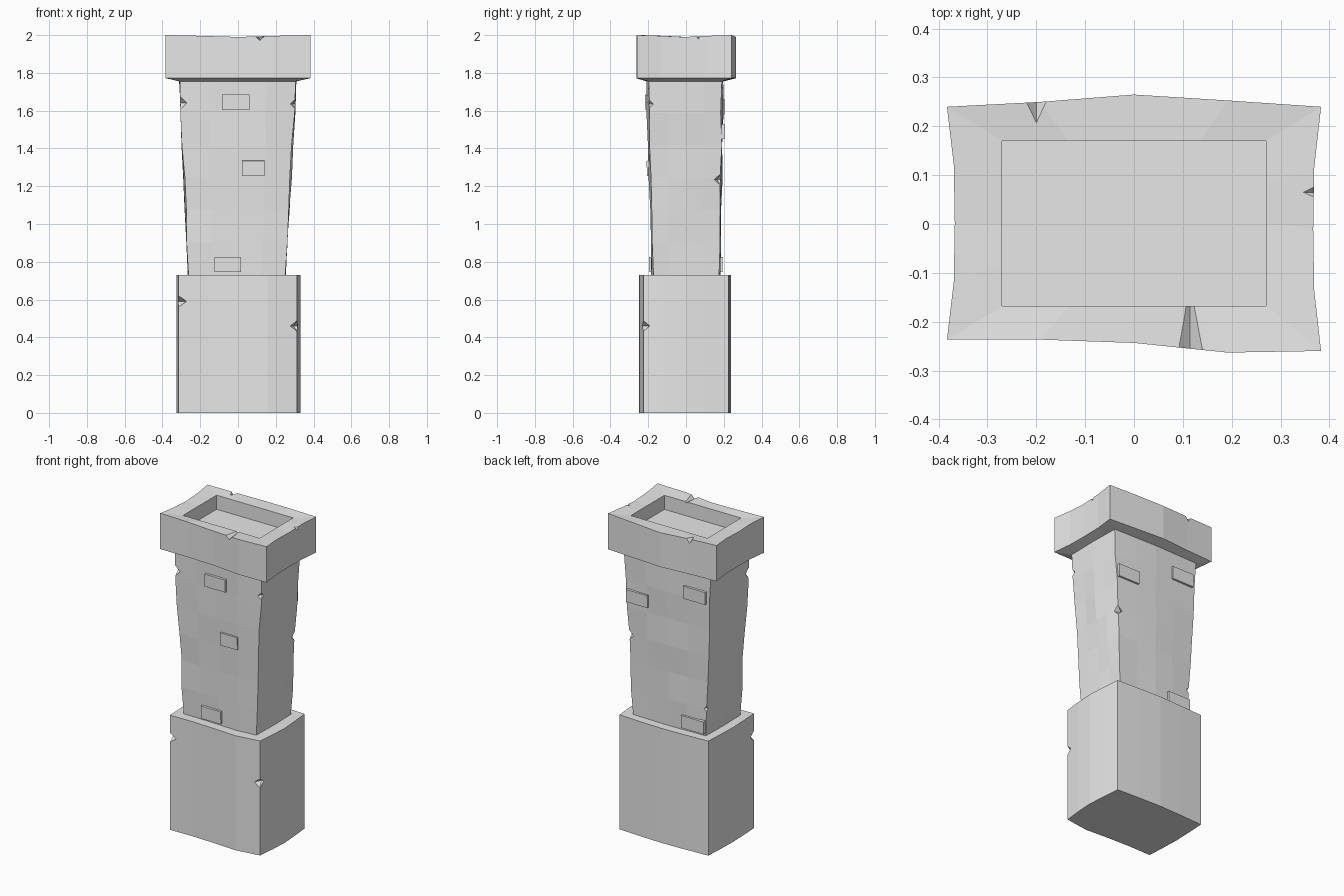
import bpy, bmesh, random
from mathutils import Vector, Matrix

random.seed(4)
if "Cube" in bpy.data.objects:
    bpy.data.objects.remove(bpy.data.objects["Cube"])

stone = bpy.data.materials.new("grey_stone")
stone.use_nodes = True
stone.diffuse_color = (0.8, 0.8, 0.8, 1)
stone.node_tree.nodes["Principled BSDF"].inputs["Base Color"].default_value = (0.8, 0.8, 0.8, 1)

SIDES = [(0, -1), (1, 0), (0, 1), (-1, 0)]   # front, +x, back, -x


def outline(corners, bulges):
    """Four-sided outline, each side split in four and pushed outward."""
    pts = []
    for i, (normal, bulge) in enumerate(zip(SIDES, bulges)):
        a, b = Vector(corners[i]), Vector(corners[(i + 1) % 4])
        for k, push in enumerate((0, *bulge)):
            pts.append(a.lerp(b, k / 4) + Vector(normal) * push)
    return pts


def rect(x0, x1, y0, y1):
    return [(x0, y0), (x1, y0), (x1, y1), (x0, y1)]


def ring(pts, z):
    return [(p.x, p.y, z) for p in pts]


def finish(name, bm):
    bmesh.ops.recalc_face_normals(bm, faces=bm.faces)
    mesh = bpy.data.meshes.new(name)
    bm.to_mesh(mesh)
    bm.free()
    mesh.materials.append(stone)
    obj = bpy.data.objects.new(name, mesh)
    bpy.context.collection.objects.link(obj)
    return obj


def loft(name, rings):
    bm = bmesh.new()
    loops = [[bm.verts.new(p) for p in r] for r in rings]
    n = len(loops[0])
    for a, b in zip(loops, loops[1:]):
        for i in range(n):
            j = (i + 1) % n
            bm.faces.new((a[i], a[j], b[j], b[i]))
    bm.faces.new(loops[0][::-1])
    bm.faces.new(loops[-1])
    return finish(name, bm)


def chip(obj, centre, size, turn=0):
    """Cut a diamond-shaped chip out of a part."""
    bm = bmesh.new()
    axes = [Vector(v) for v in ((1, 0, 0), (0, 1, 0), (0, 0, 1))]
    verts = [bm.verts.new(s * v) for v in axes for s in (1, -1)]
    for x in verts[:2]:
        for y in verts[2:4]:
            for z in verts[4:]:
                bm.faces.new((x, y, z))
    bm.transform(Matrix.Translation(centre) @ Matrix.Rotation(turn, 4, "Z")
                 @ Matrix.Diagonal((*size, 1)))
    cutter = finish("chip_cutter", bm)
    cutter.hide_render = True
    mod = obj.modifiers.new("chip", "BOOLEAN")
    mod.operation, mod.solver, mod.object = "DIFFERENCE", "EXACT", cutter
    bpy.context.view_layer.objects.active = obj
    bpy.ops.object.modifier_apply(modifier=mod.name)
    bpy.data.objects.remove(cutter)


# Base block with slightly swollen sides
base_pts = outline([(-.315, -.235), (.312, -.225), (.312, .225), (-.315, .225)],
                   [(0, .008, .02), (.012, .018, .01), (.008, .013, .008), (.006, .01, .006)])
base = loft("base_block", [ring(base_pts, 0), ring(base_pts, .73)])
chip(base, (-.315, -.235, .59), (.055, .055, .03), .4)
chip(base, (.312, -.225, .46), (.045, .045, .028), .4)


# Shaft, widening upward, with uneven stone facets
def shaft_outline(z):
    t = (z - .73) / 1.03
    return outline(rect(-.262 - .046 * t, .25 + .055 * t, -.172 - .025 * t, .175 + .015 * t),
                   [(.003, .008, .012), (.002, .004, .002), (.004, .007, .004), (.002, .004, .002)])


rings = []
rows = 6
for row in range(rows + 1):
    z = .73 + 1.03 * row / rows
    pts = ring(shaft_outline(z), z)
    if 0 < row < rows:
        pts = [(x + random.uniform(-.005, .005), y + random.uniform(-.005, .005), h)
               for x, y, h in pts]
    rings.append(pts)
shaft = loft("shaft", rings)
for centre, r in [((-.305, -.195, 1.64), .045), ((.3, -.195, 1.635), .03),
                  ((.278, .183, 1.235), .045), ((-.27, .178, .9), .03)]:
    chip(shaft, centre, (r, r, r * .75), .4)

# Cap slab with sunken top
cap_pts = outline([(-.383, -.237), (.383, -.26), (.383, .24), (-.383, .24)],
                  [(-.006, -.005, .009), (-.014, -.016, -.014),
                   (.013, .025, .010), (-.014, -.016, -.014)])
well = outline(rect(-.27, .27, -.168, .17), [(0, 0, 0)] * 4)
rim_heights = [2, 1.996, 1.99, 1.996] * 4
rim = [(p.x, p.y, h) for p, h in zip(cap_pts, rim_heights)]
cap = loft("cap_slab", [ring(shaft_outline(1.755), 1.755), ring(cap_pts, 1.772), rim,
                        ring(well, 1.99), ring(well, 1.9)])
chip(cap, (.115, -.27, 2), (.033, .25, .03))
chip(cap, (-.2, .255, 2), (.025, .06, .035))
chip(cap, (.37, .065, 1.995), (.027, .012, .018))

# Raised bricks: side (-1 front, 1 back), centre x, centre z, width
bricks = [(-1, -.012, 1.645, .145), (-1, .08, 1.295, .12), (-1, -.055, .785, .14),
          (1, .205, 1.49, .15), (1, -.2, 1.62, .155), (1, -.18, .785, .16)]
for i, (side, x, z, width) in enumerate(bricks):
    t = (z - .73) / 1.03
    y = -.182 - .025 * t if side < 0 else .181 + .015 * t
    bm = bmesh.new()
    bmesh.ops.create_cube(bm, size=1)
    bm.transform(Matrix.Translation((x, y, z)) @ Matrix.Rotation(-side * .022, 4, "X")
                 @ Matrix.Diagonal((width, .024, .08, 1)))
    finish(f"raised_brick_{i + 1}", bm)
